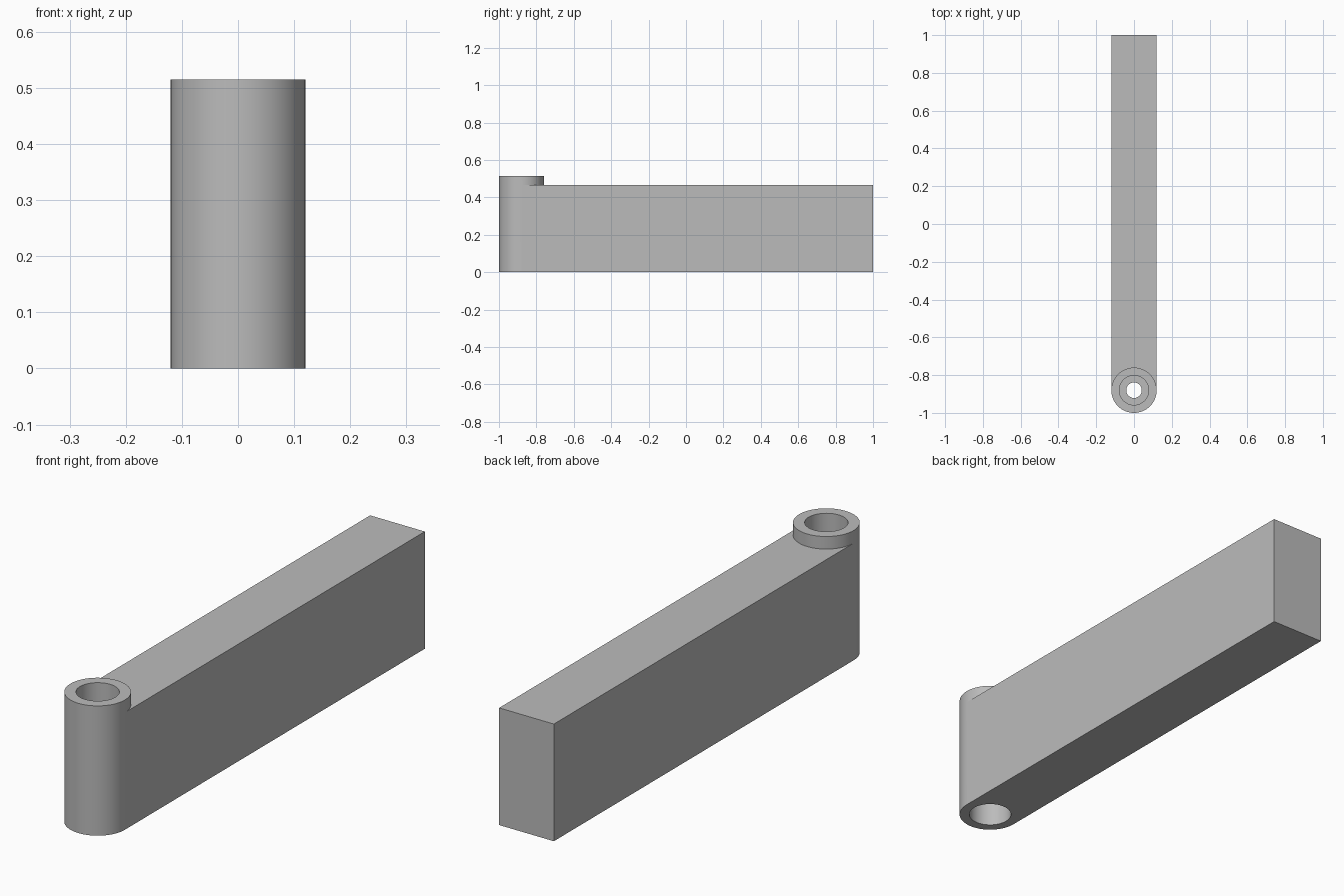
import bpy, bmesh, math

if "Cube" in bpy.data.objects:
    bpy.data.objects.remove(bpy.data.objects["Cube"])

R, BORE_TOP, BORE_LOW, PIN = 0.12, 0.078, 0.082, 0.041
ARM_H, TOTAL_H, CY, SEG = 0.465, 0.515, -0.88, 64
WEB_LOW, WEB_TOP = 0.21, 0.31

grey = bpy.data.materials.new("plain grey")
grey.diffuse_color = (0.5, 0.5, 0.5, 1)
grey.use_nodes = True
grey.node_tree.nodes["Principled BSDF"].inputs["Base Color"].default_value = grey.diffuse_color

bm = bmesh.new()

# Barrel: closed lathe profile (radius, height) with stepped bore and inner web
profile = [(R, 0), (R, ARM_H), (R, TOTAL_H), (BORE_TOP, TOTAL_H), (BORE_TOP, WEB_TOP),
           (PIN, WEB_TOP), (PIN, WEB_LOW), (BORE_LOW, WEB_LOW), (BORE_LOW, 0)]
rings = []
for i in range(SEG):
    a = 2 * math.pi * i / SEG
    rings.append([bm.verts.new((r * math.cos(a), CY + r * math.sin(a), z)) for r, z in profile])
n = len(profile)
for i in range(SEG):
    p, q = rings[i], rings[(i + 1) % SEG]
    for k in range(n):
        # the back half of the lower wall is open where the arm joins
        if k == 0 and i < SEG // 2:
            continue
        f = bm.faces.new((p[k], q[k], q[(k + 1) % n], p[(k + 1) % n]))
        f.smooth = True

# Arm: box walls continuing tangentially from the barrel
low = [bm.verts.new((x, 1, 0)) for x in (R, -R)]
high = [bm.verts.new((x, 1, ARM_H)) for x in (R, -R)]
half = rings[:SEG // 2 + 1]
bm.faces.new([r[0] for r in half] + [low[1], low[0]])
bm.faces.new([r[1] for r in half] + [high[1], high[0]])
bm.faces.new((half[0][0], low[0], high[0], half[0][1]))
bm.faces.new((half[-1][0], half[-1][1], high[1], low[1]))
bm.faces.new((low[0], low[1], high[1], high[0]))

bmesh.ops.recalc_face_normals(bm, faces=bm.faces)
for e in bm.edges:
    if len(e.link_faces) == 2 and e.calc_face_angle() > math.radians(30):
        e.smooth = False

mesh = bpy.data.meshes.new("hinge_arm")
bm.to_mesh(mesh)
bm.free()
mesh.materials.append(grey)
arm = bpy.data.objects.new("hinge_arm", mesh)
bpy.context.collection.objects.link(arm)
